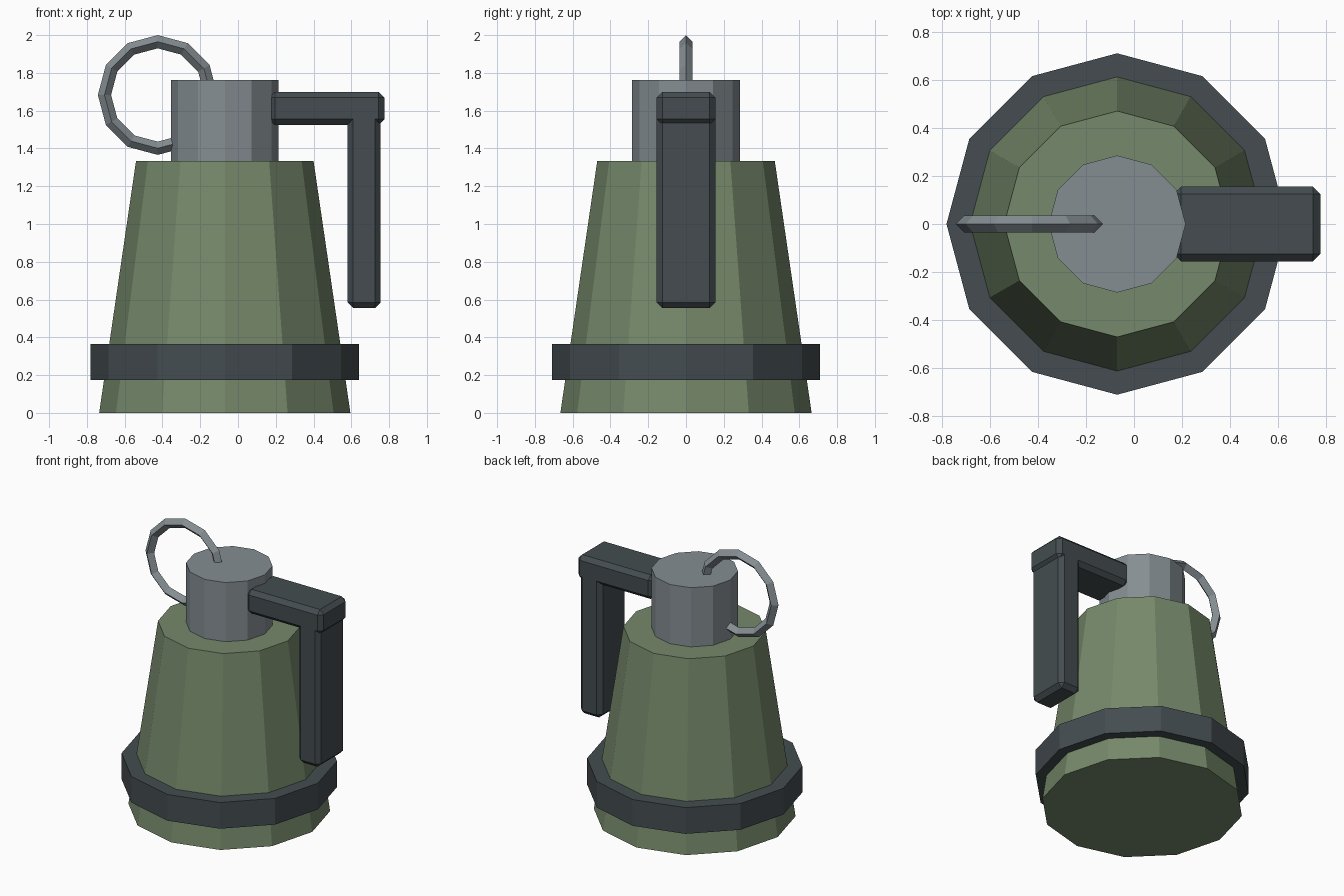
import bpy
from math import pi

if "Cube" in bpy.data.objects:
    bpy.data.objects.remove(bpy.data.objects["Cube"])

CX = -0.07  # axis of the round body


def material(name, rgb):
    m = bpy.data.materials.new(name)
    m.diffuse_color = (*rgb, 1)
    m.use_nodes = True
    m.node_tree.nodes["Principled BSDF"].inputs["Base Color"].default_value = m.diffuse_color
    return m


green = material("olive_paint", (0.18, 0.25, 0.145))
dark = material("dark_metal", (0.058, 0.073, 0.08))
steel = material("steel", (0.235, 0.27, 0.29))


def finish(name, mat):
    ob = bpy.context.object
    ob.name = name
    ob.data.materials.append(mat)
    return ob


def frustum(name, r_bottom, r_top, z0, z1, mat):
    bpy.ops.mesh.primitive_cone_add(vertices=12, radius1=r_bottom, radius2=r_top,
                                    depth=z1 - z0, location=(CX, 0, (z0 + z1) / 2))
    return finish(name, mat)


def chamfered_box(name, x, y, z, mat, bevel=0.03):
    bpy.ops.mesh.primitive_cube_add(size=1, location=[sum(r) / 2 for r in (x, y, z)])
    ob = finish(name, mat)
    ob.scale = [r[1] - r[0] for r in (x, y, z)]
    bpy.ops.object.transform_apply(location=False, rotation=False, scale=True)
    mod = ob.modifiers.new("chamfer", 'BEVEL')
    mod.width = bevel
    mod.segments = 1
    return ob


# Tapered body, lower band and cap
frustum("body", 0.665, 0.47, 0, 1.333, green)
frustum("band", 0.71, 0.71, 0.175, 0.365, dark)
frustum("cap", 0.285, 0.285, 1.30, 1.762, steel)

# Safety lever: arm out of the cap and hanging handle
chamfered_box("lever_arm", (0.165, 0.775), (-0.155, 0.155), (1.525, 1.70), dark)
chamfered_box("lever_handle", (0.58, 0.755), (-0.155, 0.155), (0.555, 1.65), dark)

# Pull ring standing in the xz plane, passing through the cap
bpy.ops.mesh.primitive_torus_add(major_segments=12, minor_segments=4,
                                 major_radius=0.282, minor_radius=0.035,
                                 location=(-0.425, 0, 1.683), rotation=(pi / 2, 0, 0))
finish("pull_ring", steel)
